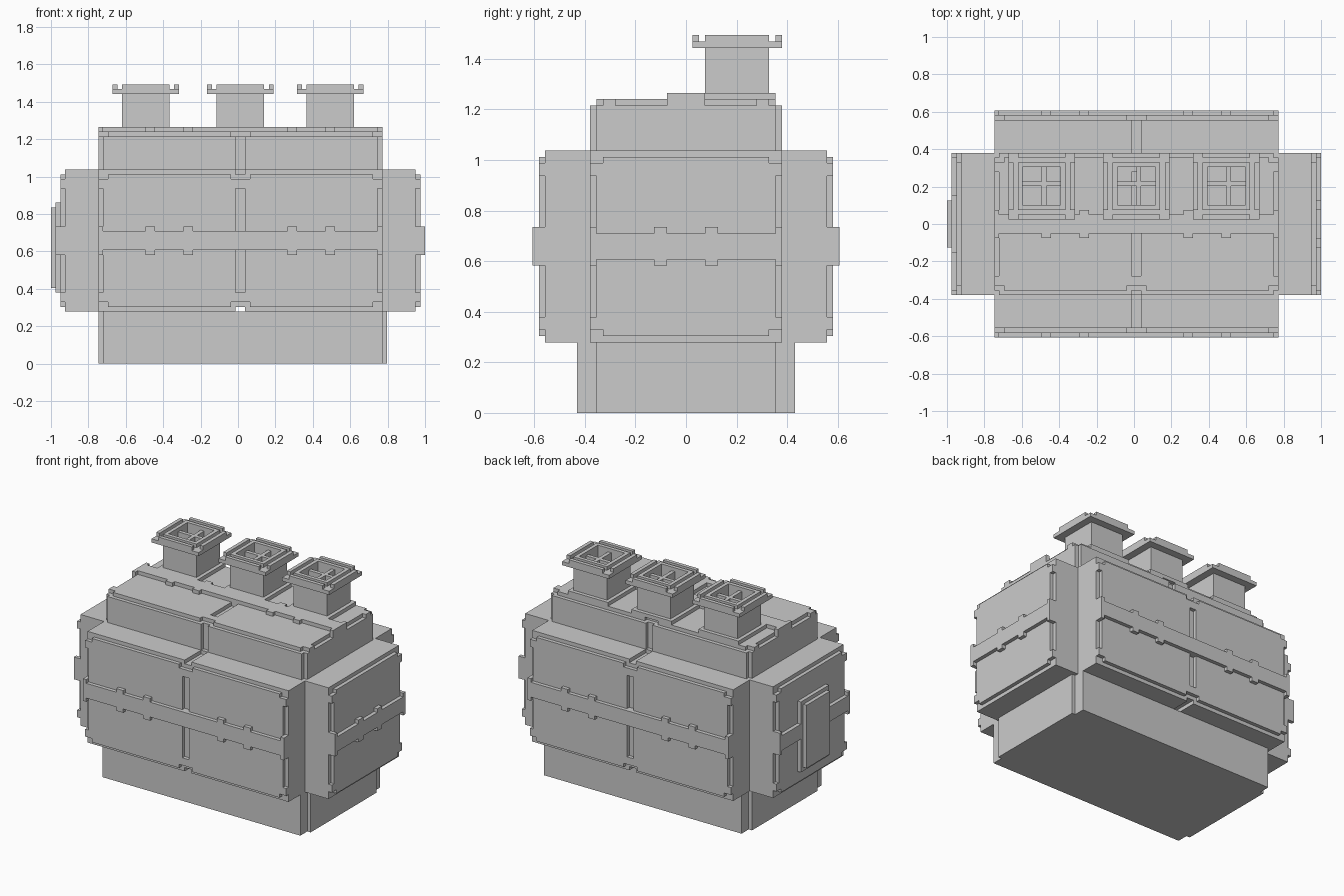
import bpy, bmesh
from mathutils import Matrix, Vector

if "Cube" in bpy.data.objects:
    bpy.data.objects.remove(bpy.data.objects["Cube"])

V = 2 / 79                                   # one grid step of the blocky model
WORLD = Matrix.Scale(V, 4) @ Matrix.Translation((0.5, 0, 0))


def frame(origin, a, b, d):
    """Local axes: a across, b up the face, d outwards."""
    m = Matrix((a, b, d)).transposed().to_4x4()
    m.translation = Vector(origin)
    return m


UP = frame((0, 0, 0), (1, 0, 0), (0, 1, 0), (0, 0, 1))


def slab(name, adds, cuts, lo, hi, place=UP):
    """Extrude a union of rectangles (x0, x1, y0, y1) minus cut rectangles."""
    xs = sorted({v for r in adds + cuts for v in r[:2]})
    ys = sorted({v for r in adds + cuts for v in r[2:]})

    def inside(x, y, rects):
        return any(r[0] < x < r[1] and r[2] < y < r[3] for r in rects)

    bm = bmesh.new()
    for x0, x1 in zip(xs, xs[1:]):
        for y0, y1 in zip(ys, ys[1:]):
            cx, cy = (x0 + x1) / 2, (y0 + y1) / 2
            if inside(cx, cy, adds) and not inside(cx, cy, cuts):
                bm.faces.new([bm.verts.new((x, y, lo)) for x, y in
                              ((x0, y0), (x1, y0), (x1, y1), (x0, y1))])
    bmesh.ops.remove_doubles(bm, verts=bm.verts[:], dist=0.01)
    ext = bmesh.ops.extrude_face_region(bm, geom=bm.faces[:], use_keep_orig=True)
    top = [g for g in ext["geom"] if isinstance(g, bmesh.types.BMVert)]
    bmesh.ops.translate(bm, verts=top, vec=(0, 0, hi - lo))
    bmesh.ops.recalc_face_normals(bm, faces=bm.faces[:])
    bm.transform(WORLD @ place)
    me = bpy.data.meshes.new(name)
    bm.to_mesh(me)
    bm.free()
    bpy.context.collection.objects.link(bpy.data.objects.new(name, me))


def mirror(rects):
    """Repeat rectangles in all four quadrants."""
    out = []
    for x0, x1, y0, y1 in rects:
        out += [(x0, x1, y0, y1), (-x1, -x0, y0, y1),
                (x0, x1, -y1, -y0), (-x1, -x0, -y1, -y0)]
    return out


def clad_face(name, w, tabs, wide, place):
    """Notched and grooved panel with a raised belt across its middle."""
    cuts = mirror([(w - 2, w, 13, 14), (w - 1, w, 2, 11)])
    if wide:
        cuts += mirror([(0, 2, 13, 14), (0, 1, 2, 11)])
    slab(name + "_panel", [(-w, w, -14, 14)], cuts, 0, 1, place)
    teeth = mirror([(t, t + 2, 2, 3) for t in tabs] + [(w - 1, w, 2, 3)])
    slab(name + "_belt", [(-w, w, -2, 2)] + teeth, [], 0, 2, place)


# Foundation
slab("base", [(-29, 30, -17, 17), (-30, 31, -14, 14)], [], 0, 11)

# Cross-shaped main body with its split upper and lower ledges
cross = [(-30, 30, -22, 22), (-37, 37, -15, 15)]
slab("body_underside", cross, [(-1, 1, -22, 22)], 11, 12)
slab("body_core", cross, [], 12, 40)
slab("body_ledge", cross, [(-1, 1, 15, 22), (-1, 1, -22, -15)], 40, 41)

# Upper storey
slab("upper_block", [(-29, 29, -15, 15), (-30, 30, -14, 14)],
     [(-1, 1, 14, 15), (-1, 1, -15, -14)], 41, 48)

# Cladding on the four walls and the roof
wide_tabs = (10, 18)
clad_face("front", 30, wide_tabs, True, frame((0, -22, 26), (1, 0, 0), (0, 0, 1), (0, -1, 0)))
clad_face("back", 30, wide_tabs, True, frame((0, 22, 26), (-1, 0, 0), (0, 0, 1), (0, 1, 0)))
clad_face("right", 15, (3,), False, frame((37, 0, 26), (0, 1, 0), (0, 0, 1), (1, 0, 0)))
left = frame((-37, 0, 26), (0, -1, 0), (0, 0, 1), (-1, 0, 0))
clad_face("left", 15, (3,), False, left)
clad_face("roof", 30, wide_tabs, True, frame((0, 0, 48), (1, 0, 0), (0, 1, 0), (0, 0, 1)))

# Hatch on the left wall
slab("hatch_frame", [(-6, 6, -11, 8)], [], 1, 2, left)
slab("hatch_plate", [(-5, 5, -10, 7)], [], 2, 3, left)

# Chimneys: collar, hollow stack, inner cross divider, rim plate and rails
for i, u in enumerate((-20, 0, 19), 1):
    at = Matrix.Translation((u, 8, 0))
    n = f"chimney_{i}_"
    hole = [(-4, 4, -4, 4)]
    slab(n + "collar", [(-6, 6, -6, 6)], hole, 49, 50, at)
    slab(n + "stack", [(-5, 5, -5, 5)], hole, 50, 59, at)
    slab(n + "divider", [(0, 1, -4, 4), (-4, 4, 0, 1)], [], 49, 58, at)
    slab(n + "rim", [(-7, 7, -7, 7)], [(-5, 5, -5, 5)], 57, 58, at)
    slab(n + "rails", mirror([(0, 5, 6, 7), (6, 7, 0, 5)]), [], 58, 59, at)
